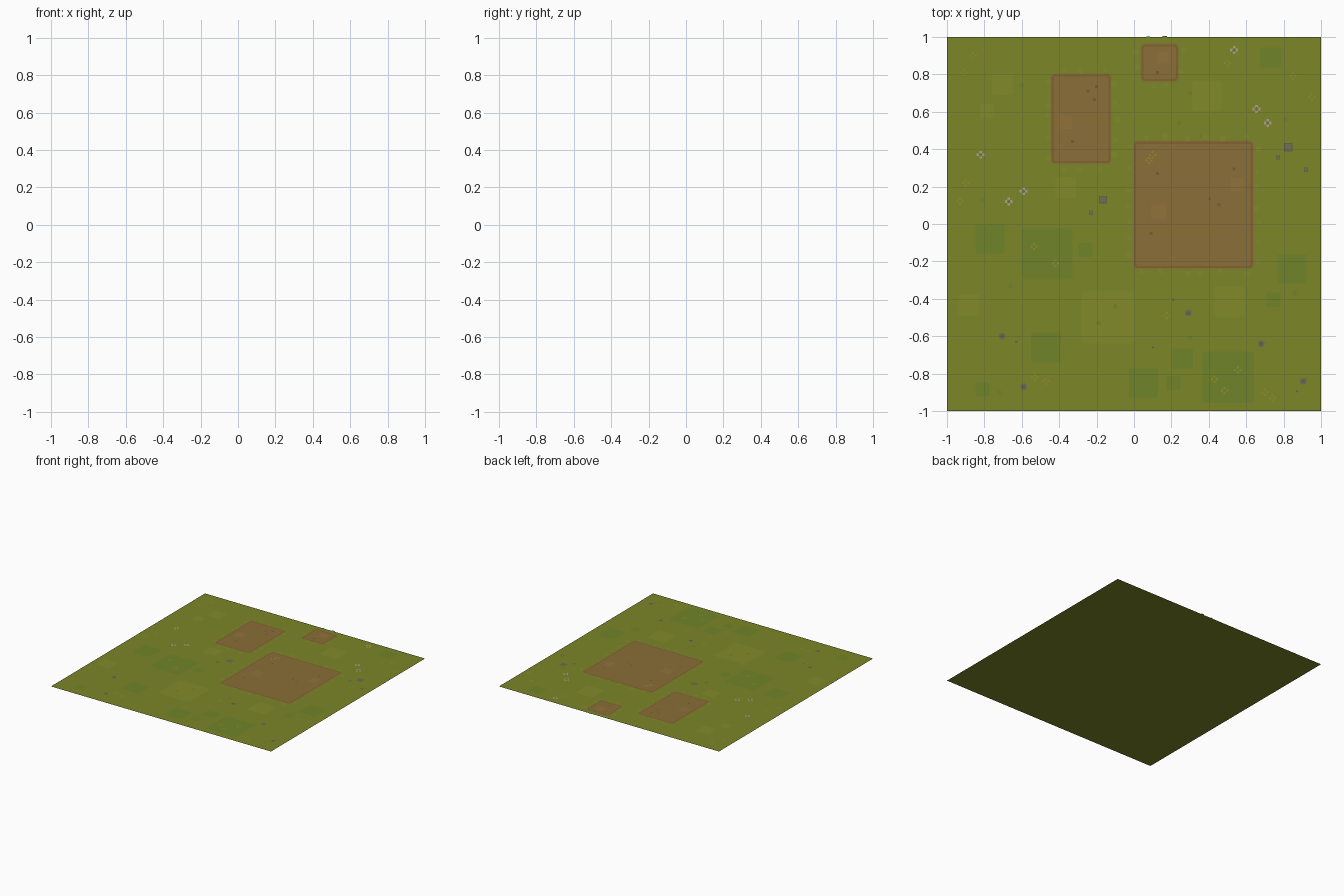
import bpy, bmesh, math, random

if "Cube" in bpy.data.objects:
    bpy.data.objects.remove(bpy.data.objects["Cube"])

random.seed(4)


def lin(c):
    return c / 12.92 if c <= 0.04045 else ((c + 0.055) / 1.055) ** 2.4


def material(name, r, g, b):
    m = bpy.data.materials.new(name)
    m.diffuse_color = (lin(r / 255), lin(g / 255), lin(b / 255), 1)
    m.use_nodes = True
    m.node_tree.nodes["Principled BSDF"].inputs["Base Color"].default_value = m.diffuse_color
    return m


def rect(x0, x1, y0, y1, r=0.0):
    """Outline of a rectangle, counter-clockwise, with rounded corners."""
    if r == 0:
        return [(x0, y0), (x1, y0), (x1, y1), (x0, y1)]
    corners = [(x1 - r, y1 - r), (x0 + r, y1 - r), (x0 + r, y0 + r), (x1 - r, y0 + r)]
    return [(cx + r * math.cos(math.radians(90 * i + 30 * k)),
             cy + r * math.sin(math.radians(90 * i + 30 * k)))
            for i, (cx, cy) in enumerate(corners) for k in range(4)]


def square(x, y, s, r=0.0):
    return rect(x - s / 2, x + s / 2, y - s / 2, y + s / 2, r)


def diamond(x, y, s):
    return [(x + s / 2, y), (x, y + s / 2), (x - s / 2, y), (x, y - s / 2)]


def sheet(name, outlines, z, mat):
    """One object made of flat upward-facing polygons at height z."""
    bm = bmesh.new()
    for o in outlines:
        bm.faces.new([bm.verts.new((x, y, z)) for x, y in o])
    me = bpy.data.meshes.new(name)
    bm.to_mesh(me)
    bm.free()
    me.materials.append(mat)
    ob = bpy.data.objects.new(name, me)
    bpy.context.collection.objects.link(ob)


grass = material("grass", 124, 134, 40)
dark = material("dark_grass", 112, 132, 40)
light = material("light_grass", 130, 138, 42)
rim = material("dirt_rim", 130, 124, 48)
edge = material("dirt_edge", 132, 98, 48)
dirt = material("dirt", 138, 110, 56)
pale_dirt = material("pale_dirt", 144, 114, 58)
pebble = material("pebble", 122, 92, 48)
stone = material("stone", 112, 112, 82)
stone_dark = material("stone_dark", 96, 98, 72)
petal = material("petal", 172, 164, 130)
yellow = material("yellow_petal", 142, 140, 40)

# Ground
sheet("ground", [rect(-1, 1, -1, 1)], 0, grass)

# Grass colour patches: centre x, centre y, size
dark_patches = [(-.465, -.16, .275), (-.77, -.08, .155), (-.26, -.14, .075),
                (.845, -.24, .155), (.745, -.405, .075), (-.47, -.66, .16),
                (.505, -.82, .275), (.05, -.85, .155), (.26, -.72, .11),
                (.21, -.85, .075), (-.81, -.885, .075), (.73, .89, .11)]
light_patches = [(-.14, -.5, .28), (.51, -.415, .16), (-.885, -.435, .115),
                 (.39, .685, .155), (-.705, .745, .11), (-.785, .605, .075),
                 (-.365, .195, .11)]
sheet("dark_grass_patches", [square(x, y, s, s * .07) for x, y, s in dark_patches], .001, dark)
sheet("light_grass_patches", [square(x, y, s, s * .07) for x, y, s in light_patches], .001, light)

# Dirt plots: rim, darker edge, inner soil
plots = [(0, .635, -.235, .44), (-.44, -.125, .325, .8), (.04, .235, .765, .96)]


def grown(p, d, r):
    return rect(p[0] - d, p[1] + d, p[2] - d, p[3] + d, r)


sheet("dirt_rims", [grown(p, .008, .02) for p in plots], .001, rim)
sheet("dirt_edges", [grown(p, 0, .016) for p in plots], .0015, edge)
sheet("dirt_plots", [grown(p, -.011, .01) for p in plots], .002, dirt)
sheet("pale_dirt_spots", [square(x, y, s, .006) for x, y, s in
      [(.13, .065, .08), (-.365, .545, .075), (.155, .89, .065), (.55, .21, .07)]], .0025, pale_dirt)
sheet("dirt_pebbles", [square(x, y, .016) for x, y in
      [(.125, .27), (.535, .295), (.405, .135), (.455, .105), (.09, -.05),
       (-.245, .71), (-.21, .665), (-.2, .735), (-.33, .44), (.125, .81)]], .003, pebble)

# Grass tufts scattered along the plot borders
tufts = []
for x0, x1, y0, y1 in plots:
    for a, b, fixed, along_x in ((x0, x1, y0, 1), (x0, x1, y1, 1), (y0, y1, x0, 0), (y0, y1, x1, 0)):
        outward = -1 if fixed in (x0, y0) else 1
        n = max(2, round((b - a) / .1))
        for i in range(n):
            t = a + (b - a) * (i + random.uniform(.25, .75)) / n
            f = fixed + outward * random.uniform(.015, .035)
            x, y = (t, f) if along_x else (f, t)
            tufts.append(square(x, y, random.uniform(.02, .03), .004))
sheet("border_tufts", tufts, .0018, light)

# Stones: framed squares in the upper half, dark ones in the lower half
framed = [(.825, .41, .044), (.77, .355, .022), (.92, .29, .022),
          (-.165, .13, .042), (-.23, .06, .022)]
lower = [(-.705, -.6, .034), (-.63, -.63, .013), (-.59, -.87, .034), (.29, -.475, .034),
         (.21, -.405, .015), (.1, -.66, .013), (.68, -.64, .034), (.905, -.84, .034),
         (.87, -.895, .013)]
sheet("stone_borders", [square(*s) for s in framed], .0015, stone_dark)
sheet("stone_tops", [square(x, y, s * .75) for x, y, s in framed], .0025, stone)
sheet("lower_stones", [square(x, y, s, s * .25) for x, y, s in lower], .0015, stone)
sheet("lower_stone_centres", [square(x, y, s * .5) for x, y, s in lower], .0025, stone_dark)


# Flowers: four petals round a centre
def petals(spots, d, s):
    return [square(x + d * a, y + d * b, s) for x, y in spots
            for a, b in ((1, 0), (0, 1), (-1, 0), (0, -1))]


pale = [(-.82, .37), (-.59, .175), (-.67, .12), (.535, .93), (.655, .615), (.715, .54)]
sheet("pale_flower_petals", petals(pale, .014, .014), .002, petal)
sheet("pale_flower_centres", [diamond(x, y, .022) for x, y in pale], .003, stone)
gold = [(-.535, -.12), (-.42, -.21), (.175, -.49), (.43, -.83), (.485, -.89), (.555, -.78),
        (.7, -.9), (.74, -.93), (-.53, -.82), (-.47, -.84), (-.86, .9), (-.91, .81),
        (-.9, .22), (-.93, .12), (.85, .79), (.5, .86), (.95, .68), (.08, .34), (.1, .37)]
sheet("gold_flower_petals", petals(gold, .014, .011), .0028, yellow)

# Small scattered grass blades
blades = [(-.66, -.335), (.3, -.61), (-.19, -.53), (-.1, -.44), (.86, -.37), (-.72, -.9),
          (-.81, .13), (-.6, .74), (.24, .54), (.36, .47), (.81, .56), (.3, .7)]
sheet("grass_blades", [square(x, y, .022, .004) for x, y in blades], .0018, dark)
